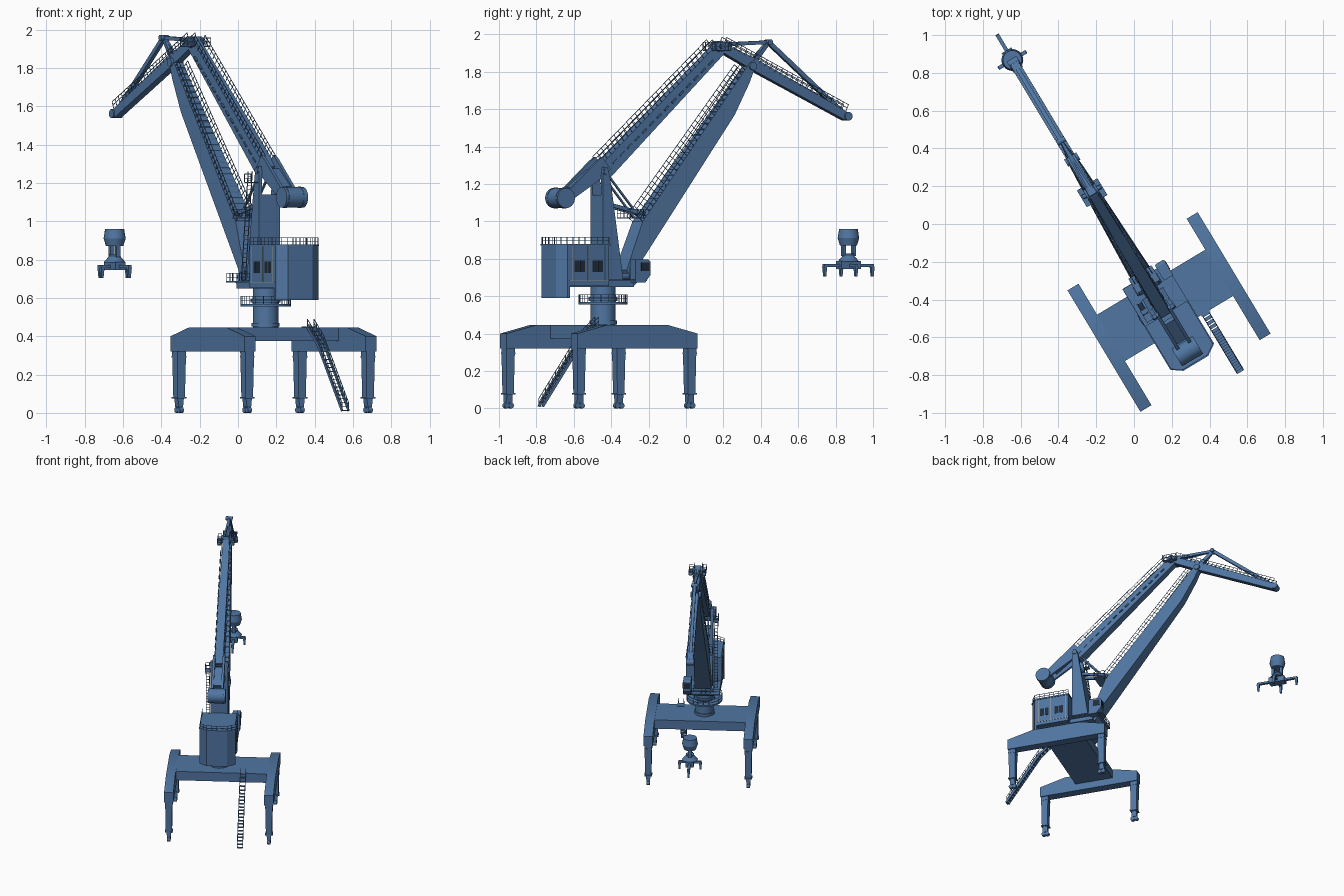
import bpy, bmesh, math
from mathutils import Matrix, Vector as V

if "Cube" in bpy.data.objects:
    bpy.data.objects.remove(bpy.data.objects["Cube"])

# Local frame: +x along the jib, +y to its left, origin on the slewing axis
WORLD = Matrix.Translation((0.144, -0.443, 0)) @ Matrix.Rotation(math.radians(121), 4, 'Z')

def material(name, col):
    m = bpy.data.materials.new(name)
    m.diffuse_color = (*col, 1)
    m.use_nodes = True
    m.node_tree.nodes["Principled BSDF"].inputs["Base Color"].default_value = m.diffuse_color
    return m

BLUE = material("blue_paint", (0.08, 0.18, 0.36))
DARK = material("dark_glass", (0.015, 0.025, 0.04))
TAN = material("pale_trim", (0.4, 0.36, 0.28))

def part(name, build, mat=BLUE):
    bm = bmesh.new()
    build(bm)
    bmesh.ops.recalc_face_normals(bm, faces=bm.faces)
    bm.transform(WORLD)
    me = bpy.data.meshes.new(name)
    bm.to_mesh(me)
    bm.free()
    me.materials.append(mat)
    o = bpy.data.objects.new(name, me)
    bpy.context.collection.objects.link(o)
    o.select_set(True)
    bpy.context.view_layer.objects.active = o

def box(bm, x, y, z):
    """Box from (min, max) ranges."""
    c = [(a + b) / 2 for a, b in (x, y, z)]
    s = [abs(b - a) for a, b in (x, y, z)]
    bmesh.ops.create_cube(bm, size=1, matrix=Matrix.Translation(c) @ Matrix.Diagonal((*s, 1)))

def strut(bm, a, b, w, h=None):
    a, b = V(a), V(b)
    rot = (b - a).to_track_quat('X', 'Z').to_matrix().to_4x4()
    bmesh.ops.create_cube(bm, size=1, matrix=Matrix.Translation((a + b) / 2) @ rot
                          @ Matrix.Diagonal(((b - a).length, w, h or w, 1)))

def loft(bm, ra, rb):
    """Closed solid between two matching rings."""
    A, B = [bm.verts.new(p) for p in ra], [bm.verts.new(p) for p in rb]
    bm.faces.new(A)
    bm.faces.new(B[::-1])
    for i in range(len(A)):
        j = (i + 1) % len(A)
        bm.faces.new((A[i], A[j], B[j], B[i]))

def prism(bm, pts, half, y=0):
    """Side profile (x, z) widened by half(z) either way."""
    loft(bm, [(x, y - half(z), z) for x, z in pts], [(x, y + half(z), z) for x, z in pts])

def plate(bm, pts, z0, z1):
    loft(bm, [(x, y, z0) for x, y in pts], [(x, y, z1) for x, y in pts])

def rect(cx, cy, a, b, z):
    return [(cx + i * a, cy + j * b, z) for i, j in ((-1, -1), (1, -1), (1, 1), (-1, 1))]

def cone(bm, c, r0, r1, d, axis='Z', n=28):
    rot = Matrix.Rotation(math.pi / 2, 4, 'X') if axis == 'Y' else Matrix()
    bmesh.ops.create_cone(bm, cap_ends=True, segments=n, radius1=r0, radius2=r1, depth=d,
                          matrix=Matrix.Translation(c) @ rot)

def rail(bm, path, up=(0, 0, 0.042), step=0.035, t=0.0028):
    up = V(up)
    for a, b in zip(path, path[1:]):
        a, b = V(a), V(b)
        n = max(1, round((b - a).length / step))
        for i in range(n + 1):
            p = a.lerp(b, i / n)
            strut(bm, p, p + up, t)
        for k in (0.5, 1):
            strut(bm, a + up * k, b + up * k, t)

# Portal: side beams, deck, legs and bogies
PX, PY = -0.041, -0.024
SIDES = [PY - 0.368, PY + 0.368]

def side_beams(bm):
    prof = [(-.375, .32), (.375, .32), (.375, .40), (.185, .447), (-.185, .447), (-.375, .40)]
    for y in SIDES:
        prism(bm, [(PX + x, z) for x, z in prof], lambda z: 0.034, y)
part("portal_side_beams", side_beams)
part("portal_deck", lambda bm: box(bm, (-.143, .143), (SIDES[0], SIDES[1]), (.375, .446)))

def legs(bm):
    for y in SIDES:
        for x in (PX - .345, PX + .345):
            loft(bm, rect(x, y, .022, .022, .075), rect(x, y, .0265, .0265, .32))
            for z in (.29, .075):
                loft(bm, rect(x, y, .028, .028, z), rect(x, y, .028, .028, z + .008))
            loft(bm, rect(x, y, .02, .012, .03), rect(x, y, .018, .018, .075))
            for s in (-.014, .014):
                cone(bm, (x + s, y, .015), .015, .015, .024, 'Y', 14)
part("portal_legs", legs)

# Access stair with treads and handrails
def stair(bm):
    path = [(-.5, .012), (-.25, .36), (-.15, .447)]
    for y in (-.205, -.165):
        pts = [(x, y, z) for x, z in path]
        for a, b in zip(pts, pts[1:]):
            strut(bm, a, b, .004, .016)
        rail(bm, pts)
    for (x0, z0), (x1, z1) in zip(path, path[1:]):
        n = int((z1 - z0) / .02)
        for i in range(n + 1):
            x, z = x0 + (x1 - x0) * i / n, z0 + (z1 - z0) * i / n
            box(bm, (x - .009, x + .009), (-.205, -.165), (z - .002, z + .002))
    box(bm, (-.15, -.1), (-.21, -.16), (.442, .45))
part("access_stair", stair)

# Slewing column with ring gallery
def column(bm):
    cone(bm, (0, 0, .55), .067, .067, .21)
    cone(bm, (0, 0, .46), .074, .074, .02)
    cone(bm, (0, 0, .585), .078, .078, .02)
    cone(bm, (0, 0, .562), .132, .132, .012)
part("slewing_column", column)
ring = [(.13 * math.cos(i * math.pi / 10), .13 * math.sin(i * math.pi / 10), .567) for i in range(21)]
part("ring_gallery_rail", lambda bm: rail(bm, ring))

# Turntable platform and machinery house
def turntable(bm):
    box(bm, (-.3, .13), (-.1, .1), (.65, .685))
    box(bm, (-.045, .19), (-.14, .126), (.68, .688))
    prism(bm, [(.05, .65), (.14, .65), (.17, .68), (.05, .69)], lambda z: .08)
part("turntable", turntable)
part("turntable_rail", lambda bm: rail(bm, [(-.04, .124, .688), (.188, .124, .688), (.188, -.08, .688)]))

def house(bm):
    box(bm, (-.3, -.045), (-.138, .124), (.655, .872))
    plate(bm, [(-.29, -.138), (-.29, .124), (-.305, .124), (-.343, .07), (-.343, -.08), (-.305, -.138)], .59, .872)
    plate(bm, [(-.04, -.142), (-.04, .128), (-.307, .128), (-.347, .072), (-.347, -.082), (-.307, -.142)], .87, .88)
part("machinery_house", house)
roof = [(-.045, .122, .878), (-.305, .122, .878), (-.34, .07, .878), (-.34, -.08, .878),
        (-.305, -.136, .878), (-.045, -.136, .878)]
part("house_roof_rail", lambda bm: rail(bm, roof, (0, 0, .036)))

def windows(bm):
    for y in (-.138, .124):
        for x in (-.262, -.226, -.15, -.114):
            box(bm, (x, x + .03), (y - .0015, y + .0015), (.73, .79))
    box(bm, (.2085, .2115), (-.138, -.092), (.735, .78))
    box(bm, (.15, .2), (-.1465, -.143), (.735, .78))
part("windows", windows, DARK)

def trim(bm):
    for y in (-.138, .124):
        for x in (-.278, -.18, -.07):
            box(bm, (x, x + .003), (y - .002, y + .002), (.68, .868))
        box(bm, (-.295, -.05), (y - .002, y + .002), (.68, .683))
part("house_trim", trim, TAN)

# Operator cab
part("operator_cab", lambda bm: prism(bm, [(.115, .672), (.175, .672), (.21, .715), (.21, .785), (.195, .795),
                                           (.115, .795)], lambda z: .029, -.115))

# Tower: lower box and two cheek plates carrying the lever pivot
def tower(bm):
    prism(bm, [(-.039, .65), (.093, .65), (.02, 1.14), (-.039, 1.14)], lambda z: .064)
    for y in (-.054, .054):
        prism(bm, [(-.039, 1.1), (.026, 1.1), (.004, 1.24), (-.012, 1.29), (-.033, 1.29), (-.039, 1.25)],
              lambda z: .01, y)
    cone(bm, (-.02, 0, 1.265), .016, .016, .14, 'Y', 16)
part("tower", tower)

def ladder(bm):
    for y in (.075, .1):
        strut(bm, (.08, y, .69), (.01, y, 1.26), .004)
    for i in range(24):
        x, z = .08 - .07 * i / 24, .69 + .57 * i / 24
        strut(bm, (x, .075, z), (x, .1, z), .003)
    box(bm, (-.03, .04), (.064, .105), (1.2, 1.205))
    rail(bm, [(-.03, .104, 1.205), (.04, .104, 1.205), (.04, .066, 1.205)])
part("tower_ladder", ladder)

# Rocking lever with counterweight drum
def lever(bm):
    for y in (-.036, .036):
        prism(bm, [(-.29, 1.12), (-.26, 1.09), (-.02, 1.24), (.02, 1.28), (-.03, 1.345), (-.06, 1.325)],
              lambda z: .009, y)
    strut(bm, (-.2, 0, 1.17), (-.08, 0, 1.265), .07, .03)
part("counterweight_lever", lever)

def drum(bm):
    cone(bm, (-.269, 0, 1.125), .054, .054, .13, 'Y')
    for y in (-.045, .045):
        cone(bm, (-.269, y, 1.125), .056, .056, .01, 'Y')
part("counterweight_drum", drum)

# Main jib: tapered box girder with stiffeners and handrails
def jib_w(z):
    return .064 - (z - .67) * .032

def jib(bm):
    prism(bm, [(.11, .74), (.14, .67), (.175, .75), (.80, 1.57), (.895, 1.74), (.935, 1.83), (.885, 1.83),
               (.215, 1.0)], jib_w)
    cone(bm, (.14, 0, .71), .025, .025, .15, 'Y', 16)
    cone(bm, (.915, 0, 1.83), .022, .022, .075, 'Y', 16)
part("main_jib", jib)

def jib_rails(bm):
    for s in (-1, 1):
        rail(bm, [(.215, s * jib_w(1.0), 1.0), (.87, s * jib_w(1.81), 1.81)], (-.035, 0, .028))
    for i in range(27):
        k = i / 27
        x, z = .215 + .67 * k, 1.0 + .83 * k
        strut(bm, (x, -jib_w(z), z), (x, jib_w(z), z), .006)
part("jib_rails", jib_rails)

# Luffing rack and its small platform
def luffing(bm):
    for y in (-.03, .03):
        strut(bm, (.01, y, 1.25), (.21, y, 1.02), .01)
        strut(bm, (.02, y, 1.09), (.24, y, 1.04), .014, .02)
    box(bm, (.13, .22), (-.07, .07), (1.015, 1.022))
    rail(bm, [(.21, -.07, 1.022), (.13, -.07, 1.022), (.13, .07, 1.022), (.21, .07, 1.022)])
part("luffing_rack", luffing)

# Upper stay: box girder from tower top to fly jib heel
def stay(bm):
    prism(bm, [(-.05, 1.285), (0, 1.225), (.04, 1.25), (.74, 1.895), (.73, 1.945), (.69, 1.94), (-.02, 1.315)],
          lambda z: .038 - (z - 1.22) * .02)
part("upper_stay", stay)

def stay_rails(bm):
    for s in (-.03, .03):
        rail(bm, [(-.02, s, 1.315), (.69, s, 1.94)], (-.027, 0, .031))
    for i in range(14):
        x, z = .04 + .046 * i, 1.32 + .0405 * i
        for s in (-.036, .036):
            strut(bm, (x, s, z - .01), (x + .025, s, z + .012), .01, .008)
part("stay_walkway", stay_rails)

# Fly jib: chord, apex struts, end sheaves
def fly(bm):
    prism(bm, [(.70, 1.965), (.69, 1.925), (.92, 1.81), (1.50, 1.54), (1.53, 1.55), (1.53, 1.575), (.93, 1.875)],
          lambda z: .022)
    apex = (1.03, 0, 1.958)
    for y in (-.015, .015):
        strut(bm, (.72, y, 1.945), apex, .012, .02)
        strut(bm, (.93, y, 1.85), apex, .014, .024)
    strut(bm, apex, (1.5, 0, 1.575), .022, .024)
    cone(bm, apex, .015, .015, .05, 'Y', 16)
    cone(bm, (1.515, 0, 1.562), .023, .023, .06, 'Y', 20)
part("fly_jib", fly)

def fly_rails(bm):
    for s in (-.024, .024):
        rail(bm, [(.74, s, 1.95), (1.50, s, 1.59)], (.016, 0, .034))
part("fly_jib_rails", fly_rails)

def head(bm):
    for y in (-.03, .03):
        cone(bm, (.715, y, 1.935), .03, .03, .012, 'Y', 20)
    cone(bm, (.715, 0, 1.935), .012, .012, .11, 'Y', 12)
    for s in (-1, 1):
        box(bm, (.66, .76), (s * .035, s * .062), (1.91, 1.915))
        rail(bm, [(.66, s * .035, 1.915), (.66, s * .062, 1.915), (.76, s * .062, 1.915), (.76, s * .035, 1.915)])
part("head_platform", head)

# Suspended hook block and four-legged spreader
HX = 1.53
def hook(bm):
    for z0, z1, r0, r1 in ((.94, .96, .053, .05), (.91, .94, .058, .053), (.87, .91, .045, .058),
                           (.82, .828, .03, .03), (.785, .82, .058, .028)):
        cone(bm, (HX, 0, (z0 + z1) / 2), r0, r1, z1 - z0, n=20)
    for s in (-1, 1):
        box(bm, (HX + s * .022, HX + s * .04), (-.012, .012), (.815, .88))
part("hook_block", hook)

def spreader(bm):
    box(bm, (HX - .155, HX + .155), (-.01, .01), (.757, .772))
    box(bm, (HX - .01, HX + .01), (-.083, .083), (.757, .772))
    box(bm, (HX - .06, HX + .06), (-.03, .03), (.745, .788))
    for dx, dy in ((-.148, 0), (.148, 0), (0, -.077), (0, .077)):
        loft(bm, rect(HX + dx, dy, .006, .006, .705), rect(HX + dx, dy, .01, .01, .76))
part("spreader", spreader)

bpy.ops.object.shade_smooth_by_angle(angle=math.radians(30))
